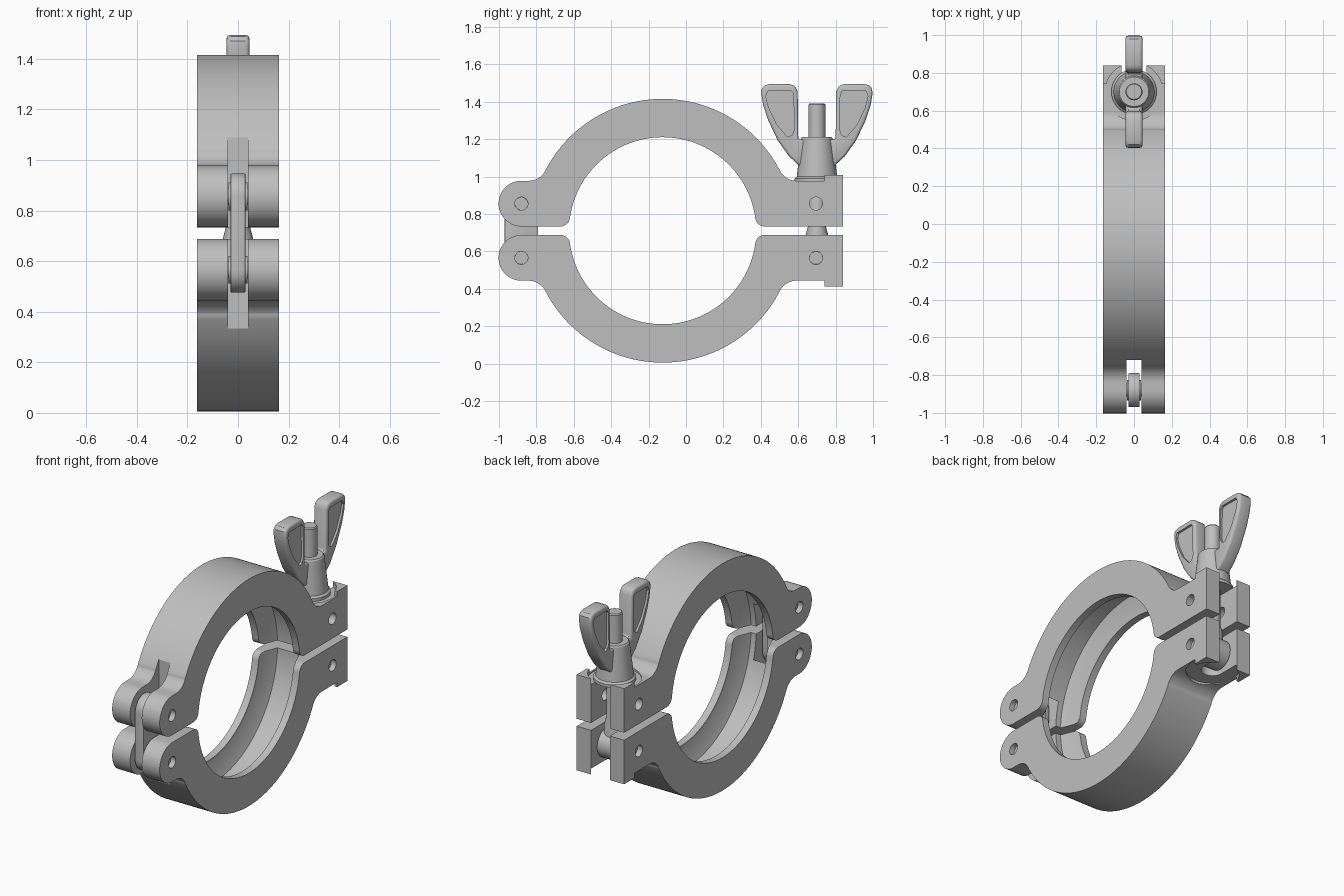
import bpy, bmesh
from math import sin, cos, radians, pi
from mathutils import Matrix, Vector

cube = bpy.data.objects.get("Cube")
if cube:
    bpy.data.objects.remove(cube, do_unlink=True)

CY, CZ = -0.125, 0.711      # ring centre
BOLT_Y = 0.70               # bolt axis
HINGE_Y = -0.88             # hinge pin axis
PIN_Z = 0.145               # pin height above the split line
HALF_W = 0.163              # half width of the clamp

steel = bpy.data.materials.new("grey_steel")
steel.use_nodes = True
grey = (0.52, 0.52, 0.52, 1)
steel.diffuse_color = grey
steel.node_tree.nodes["Principled BSDF"].inputs["Base Color"].default_value = grey


def finish(bm, name):
    bmesh.ops.remove_doubles(bm, verts=bm.verts, dist=1e-5)
    bmesh.ops.recalc_face_normals(bm, faces=bm.faces)
    mesh = bpy.data.meshes.new(name)
    bm.to_mesh(mesh)
    bm.free()
    mesh.materials.append(steel)
    ob = bpy.data.objects.new(name, mesh)
    bpy.context.collection.objects.link(ob)
    return ob


def prism(name, pts, x0, x1):
    """Extrude a (y, z) outline along x."""
    bm = bmesh.new()
    face = bm.faces.new([bm.verts.new((x0, y, z)) for y, z in pts])
    new = bmesh.ops.extrude_face_region(bm, geom=[face])["geom"]
    bmesh.ops.translate(bm, vec=(x1 - x0, 0, 0),
                        verts=[v for v in new if isinstance(v, bmesh.types.BMVert)])
    return finish(bm, name)


def lathe(name, profile, centre, axis="Z", steps=64):
    """Revolve a closed (radius, height) profile around an axis."""
    bm = bmesh.new()
    verts = [bm.verts.new((r, 0, h)) for r, h in profile]
    edges = [bm.edges.new((verts[i - 1], verts[i])) for i in range(len(verts))]
    bmesh.ops.spin(bm, geom=verts + edges, cent=(0, 0, 0), axis=(0, 0, 1),
                   angle=2 * pi, steps=steps, use_merge=False)
    bmesh.ops.remove_doubles(bm, verts=bm.verts, dist=1e-4)
    bad = [f for f in bm.faces if f.calc_area() < 1e-9]
    bmesh.ops.delete(bm, geom=bad, context="FACES")
    loose = [e for e in bm.edges if not e.link_faces]
    bmesh.ops.delete(bm, geom=loose, context="EDGES")
    turn = Matrix.Rotation(pi / 2, 4, "Y") if axis == "X" else Matrix()
    bm.transform(Matrix.Translation(Vector(centre)) @ turn)
    return finish(bm, name)


def rod(name, r, h0, h1, centre, axis="Z", steps=40):
    return lathe(name, [(0, h0), (r, h0), (r, h1), (0, h1)], centre, axis, steps)


def box(name, lo, hi):
    return prism(name, [(lo[1], lo[2]), (hi[1], lo[2]), (hi[1], hi[2]), (lo[1], hi[2])],
                 lo[0], hi[0])


def apply(ob, mod):
    bpy.context.view_layer.objects.active = ob
    bpy.ops.object.modifier_apply(modifier=mod.name)


def cut(ob, cutter):
    mod = ob.modifiers.new("cut", "BOOLEAN")
    mod.operation, mod.solver, mod.object = "DIFFERENCE", "EXACT", cutter
    apply(ob, mod)
    bpy.data.objects.remove(cutter, do_unlink=True)


def bevel(ob, width, segments=3):
    mod = ob.modifiers.new("bevel", "BEVEL")
    mod.width, mod.segments = width, segments
    mod.limit_method, mod.angle_limit = "ANGLE", radians(40)
    apply(ob, mod)


def smooth(ob):
    bpy.ops.object.select_all(action="DESELECT")
    ob.select_set(True)
    bpy.context.view_layer.objects.active = ob
    bpy.ops.object.shade_smooth_by_angle(angle=radians(32))


def arc(cy, cz, r, a0, a1, n):
    steps = [radians(a0 + (a1 - a0) * i / n) for i in range(n + 1)]
    return [(CY + cy + r * cos(a), CZ + cz + r * sin(a)) for a in steps]


# Upper clamp half: arch with hinge lug, bolt lug and filleted joins
outline = [(CY + y, CZ + z) for y, z in
           [(0.965, 0.023), (0.965, 0.297), (0.865, 0.297), (0.865, 0.267)]]
outline += arc(0.716, 0.367, 0.1, 270, 207.2, 10)
outline += arc(0, 0, 0.705, 27.2, 152.8, 72)
outline += arc(-0.716, 0.367, 0.1, -27.2, -90, 10)
outline += arc(-0.755, PIN_Z, 0.122, 90, 270, 28)
outline += arc(-0.545, 0.073, 0.05, -90, -7.6, 8)
outline += arc(0, 0, 0.5, 172.4, 7.6, 80)
outline += arc(0.545, 0.073, 0.05, 187.6, 270, 8)
upper = prism("upper_clamp_half", outline, -HALF_W, HALF_W)

# Tapered inner groove that grips the flanges
cut(upper, lathe("groove_cutter", [(0.46, -0.118), (0.515, -0.118), (0.62, -0.075),
                                   (0.62, 0.075), (0.515, 0.118), (0.46, 0.118)],
                 (0, CY, CZ), "X", 144))
# Link slot, bolt slot and nut seat
cut(upper, box("link_slot_cutter", (-0.04, -1.1, 0.6), (0.04, -0.72, 1.3)))
cut(upper, rod("bolt_hole_cutter", 0.065, 0.6, 1.2, (0, BOLT_Y, 0)))
cut(upper, box("bolt_slot_cutter", (-0.065, BOLT_Y, 0.6), (0.065, 1, 1.2)))
cut(upper, rod("seat_cutter", 0.152, 0.972, 1.2, (0, BOLT_Y, 0), steps=64))
# Pin holes
for y in (HINGE_Y, BOLT_Y - 0.005):
    cut(upper, rod("pin_hole_cutter", 0.035, -0.3, 0.3, (0, y, CZ + PIN_Z), "X", 32))

# Lower half mirrors the upper one across the split line
lower = upper.copy()
lower.data = upper.data.copy()
lower.name = "lower_clamp_half"
bpy.context.collection.objects.link(lower)
lower.data.transform(Matrix.Translation((0, 0, 2 * CZ)) @ Matrix.Diagonal((1, 1, -1, 1)))
lower.data.flip_normals()
smooth(upper)
smooth(lower)

# Hinge link with bosses and pins
link = prism("hinge_link", arc(-0.755, PIN_Z, 0.09, 0, 180, 24)
             + arc(-0.755, -PIN_Z, 0.09, 180, 360, 24), -0.03, 0.03)
bevel(link, 0.005, 2)
smooth(link)
for side, label in ((1, "upper"), (-1, "lower")):
    z = CZ + side * PIN_Z
    smooth(rod(label + "_link_boss", 0.055, -0.038, 0.038, (0, HINGE_Y, z), "X"))
    smooth(rod(label + "_hinge_pin", 0.0345, -0.13, 0.13, (0, HINGE_Y, z), "X"))

# Swing bolt with its pivot barrel and pin
smooth(lathe("swing_bolt", [(0, 0.56), (0.06, 0.56), (0.06, 0.69), (0.045, 0.745),
                            (0.045, 1.385), (0.04, 1.392), (0, 1.392)], (0, BOLT_Y, 0), steps=48))
smooth(rod("bolt_barrel", 0.09, -0.058, 0.058, (0, BOLT_Y, CZ - PIN_Z), "X"))
smooth(rod("bolt_pin", 0.0345, -0.13, 0.13, (0, BOLT_Y - 0.005, CZ - PIN_Z), "X"))

# Wing nut hub
smooth(lathe("wing_nut_hub", [(0, 0.972), (0.12, 0.972), (0.12, 0.99), (0.108, 1.0),
                              (0.084, 1.205), (0.078, 1.212), (0, 1.212)], (0, BOLT_Y, 0)))

# Wings with a shallow pocket on each face
wing_outline = [(0.04, 1.05), (0.085, 1.05), (0.15, 1.11), (0.21, 1.195), (0.26, 1.30),
                (0.287, 1.38), (0.297, 1.44), (0.295, 1.47), (0.28, 1.488), (0.255, 1.495),
                (0.145, 1.495), (0.117, 1.485), (0.103, 1.455), (0.10, 1.2), (0.04, 1.2)]
pocket = [(0.122, 1.25), (0.133, 1.222), (0.157, 1.212), (0.215, 1.28), (0.258, 1.37),
          (0.273, 1.43), (0.262, 1.458), (0.138, 1.46), (0.125, 1.445)]
for side, label in ((1, "rear"), (-1, "front")):
    wing = prism(label + "_wing", [(BOLT_Y + side * d, z) for d, z in wing_outline],
                 -0.045, 0.045)
    bevel(wing, 0.015)
    for face in (1, -1):
        cut(wing, prism("pocket_cutter", [(BOLT_Y + side * d, z) for d, z in pocket],
                        face * 0.031, face * 0.06))
    smooth(wing)
